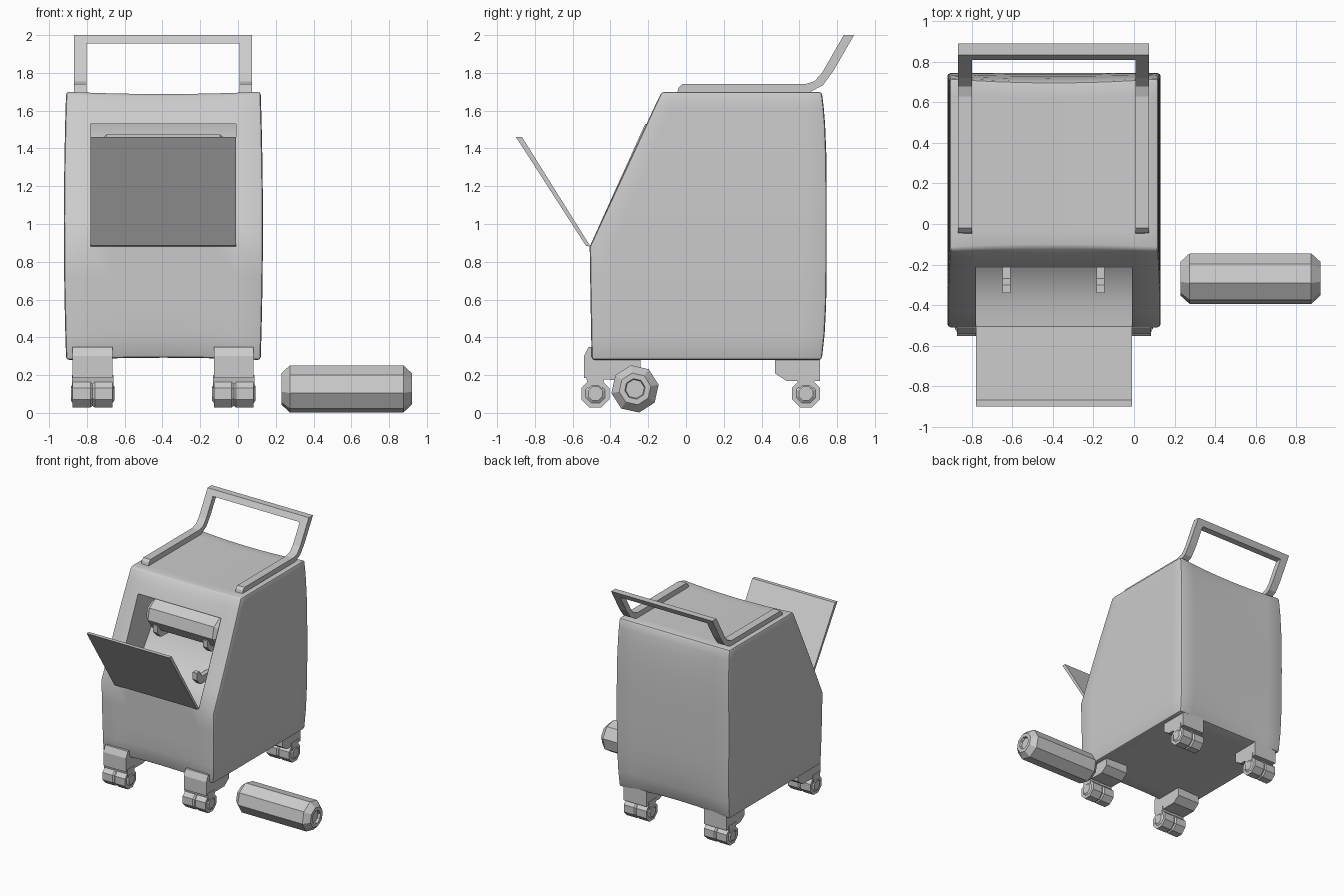
import bpy, bmesh, math
from mathutils import Matrix, Vector

if "Cube" in bpy.data.objects:
    bpy.data.objects.remove(bpy.data.objects["Cube"])

CX = -0.395  # centre line of the cart


def finish(name, bm, bevel=0.0, smooth=None, segments=2):
    mesh = bpy.data.meshes.new(name)
    bm.to_mesh(mesh)
    bm.free()
    ob = bpy.data.objects.new(name, mesh)
    bpy.context.collection.objects.link(ob)
    bpy.ops.object.select_all(action='DESELECT')
    ob.select_set(True)
    bpy.context.view_layer.objects.active = ob
    if bevel:
        mod = ob.modifiers.new("bevel", 'BEVEL')
        mod.width, mod.segments = bevel, segments
        mod.limit_method, mod.angle_limit = 'ANGLE', math.radians(40)
        bpy.ops.object.modifier_apply(modifier=mod.name)
    if smooth:
        bpy.ops.object.shade_smooth_by_angle(angle=math.radians(smooth))
    return ob


def prism(name, pts, x0, x1, bevel=0.0, open_last=False, smooth=None):
    """Side profile (y, z) extruded along x; optionally left open on its last edge."""
    bm = bmesh.new()
    a = [bm.verts.new((x0, y, z)) for y, z in pts]
    b = [bm.verts.new((x1, y, z)) for y, z in pts]
    n = len(pts)
    bm.faces.new(a)
    bm.faces.new(b[::-1])
    sides = [bm.faces.new((a[i], b[i], b[(i + 1) % n], a[(i + 1) % n])) for i in range(n)]
    bmesh.ops.recalc_face_normals(bm, faces=bm.faces[:])
    if open_last:
        bmesh.ops.delete(bm, geom=[sides[-1]], context='FACES')
        bmesh.ops.reverse_faces(bm, faces=bm.faces[:])
    return finish(name, bm, bevel, smooth, 1)


def lathe_x(name, rings, y, z, sides=8, turn=0.0):
    """Faceted solid along x from (x, radius) rings."""
    bm = bmesh.new()
    loops = []
    for x, r in rings:
        loops.append([bm.verts.new((x, y + r * math.cos(turn + k * math.tau / sides),
                                    z + r * math.sin(turn + k * math.tau / sides)))
                      for k in range(sides)])
    for p, q in zip(loops, loops[1:]):
        for k in range(sides):
            m = (k + 1) % sides
            bm.faces.new((p[k], q[k], q[m], p[m]))
    bm.faces.new(loops[0])
    bm.faces.new(loops[-1][::-1])
    bmesh.ops.recalc_face_normals(bm, faces=bm.faces[:])
    return finish(name, bm)


# Body: gridded box reshaped into a softly bulging cabinet with a sloped front
XS = [-0.91, -0.78, -0.68, -0.59, -0.49, CX, -0.30, -0.20, -0.11, -0.01, 0.12]
ZS = [0.28, 0.42, 0.57, 0.72, 0.88, 1.04, 1.20, 1.37, 1.53, 1.62, 1.70]
bm = bmesh.new()
bmesh.ops.create_cube(bm, size=2)
bmesh.ops.subdivide_edges(bm, edges=bm.edges[:], cuts=9, use_grid_fill=True)
index = lambda c: round((c + 1) * 5)
hole = []
for f in bm.faces:
    c = f.calc_center_median()
    if f.normal.y < -0.9 and 1 <= (c.x + 1) * 5 <= 9 and 4 <= (c.z + 1) * 5 <= 8:
        hole.append(f)
bmesh.ops.delete(bm, geom=hole, context='FACES')
for v in bm.verts:
    i, j, k = (index(c) for c in v.co)
    x, z = XS[i], ZS[k]
    w = (z - 0.99) / 0.71
    u = (x - CX) / 0.515
    pinch = max(0, 1 - u * u)
    front = -0.51 + 0.38 * (z - 0.88) / 0.82 if k > 4 else -0.50 - 0.01 * k / 4
    if k in (0, 10):
        front += 0.015 * pinch
    back = 0.72 + 0.025 * (1 - w ** 4) - 0.02 * pinch * w ** 4
    y = front + (back - front) * j / 10
    if i in (0, 10):
        x += 0.012 * (1 - w * w) * (1 if i else -1)
    if k in (0, 10):
        z += (0.012 if k == 0 else -0.012) * pinch
    v.co = Vector((x, y, z))
bmesh.ops.recalc_face_normals(bm, faces=bm.faces[:])
if sum((f.calc_center_median() - Vector((CX, 0.1, 1))).dot(f.normal) for f in bm.faces) < 0:
    bmesh.ops.reverse_faces(bm, faces=bm.faces[:])
finish("cabinet_body", bm, 0.016, 30)

# Curved compartment behind the front opening
prism("compartment_lining",
      [(-0.51, 0.88), (-0.40, 0.89), (-0.28, 0.93), (-0.16, 1.02), (-0.06, 1.16),
       (0.02, 1.32), (0.06, 1.45), (0.05, 1.53), (-0.216, 1.53)],
      -0.78, -0.01, open_last=True, smooth=30)

# Open door flap
prism("door_flap", [(-0.505, 0.88), (-0.53, 0.885), (-0.90, 1.46), (-0.868, 1.46)], -0.78, -0.01)

# Roll hooks, two rows of two
for row, (y, z, wall) in enumerate([(-0.34, 1.00, -0.08), (-0.20, 1.22, 0.04)]):
    for x in (-0.63, -0.165):
        prism(f"roll_hook_{row}", [(y, z + 0.02), (y, z + 0.08), (y + 0.04, z + 0.08),
                                   (y + 0.07, z + 0.03), (wall, z + 0.03), (wall, z - 0.03),
                                   (y + 0.05, z - 0.03)], x - 0.02, x + 0.02)

# Rolls: one stored, one lying on the floor
for name, x, y, z in (("stored_roll", CX, -0.08, 1.35), ("floor_roll", 0.575, -0.27, 0.127)):
    h = 0.345
    lathe_x(name, [(x - h + 0.02, 0.05), (x - h, 0.055), (x - h, 0.085), (x - h + 0.045, 0.127),
                   (x + h - 0.045, 0.127), (x + h, 0.085), (x + h, 0.055), (x + h - 0.02, 0.05)],
            y, z, turn=math.radians(10))

# Push handle: two bent rails and a cross bar
rail = [(-0.05, 1.68), (0.65, 1.695), (0.725, 1.735), (0.78, 1.81), (0.89, 2.0),
        (0.835, 2.0), (0.72, 1.80), (0.68, 1.755), (0.63, 1.74), (-0.02, 1.74), (-0.04, 1.72)]
for side, x0 in (("left", -0.868), ("right", 0.008)):
    prism(f"handle_rail_{side}", rail, x0, x0 + 0.067)
prism("handle_bar", [(0.809, 1.955), (0.864, 1.955), (0.89, 2.0), (0.835, 2.0)], -0.868, 0.075)

# Casters: mount, wheel and hub caps
front_mount = [(-0.54, 0.185), (-0.54, 0.30), (-0.515, 0.35), (-0.48, 0.35), (-0.48, 0.30),
               (-0.24, 0.30), (-0.24, 0.22), (-0.30, 0.175), (-0.40, 0.175)]
rear_mount = [(0.47, 0.30), (0.47, 0.21), (0.53, 0.17), (0.71, 0.17), (0.71, 0.30)]
for end, mount, wy in (("front", front_mount, -0.48), ("rear", rear_mount, 0.635)):
    for side, x in (("left", -0.77), ("right", -0.022)):
        prism(f"{end}_{side}_caster_mount", mount, x - 0.105, x + 0.105)
        lathe_x(f"{end}_{side}_wheel",
                [(x - 0.115, 0.04), (x - 0.105, 0.055), (x - 0.105, 0.08), (x - 0.012, 0.08),
                 (x, 0.07), (x + 0.012, 0.08), (x + 0.105, 0.08), (x + 0.105, 0.055),
                 (x + 0.115, 0.04)], wy, 0.102, turn=math.radians(22.5))
        prism(f"{end}_{side}_fork", [(wy - 0.03, 0.09), (wy + 0.03, 0.09), (wy + 0.05, 0.20),
                                     (wy - 0.05, 0.20)], x - 0.11, x + 0.11)
